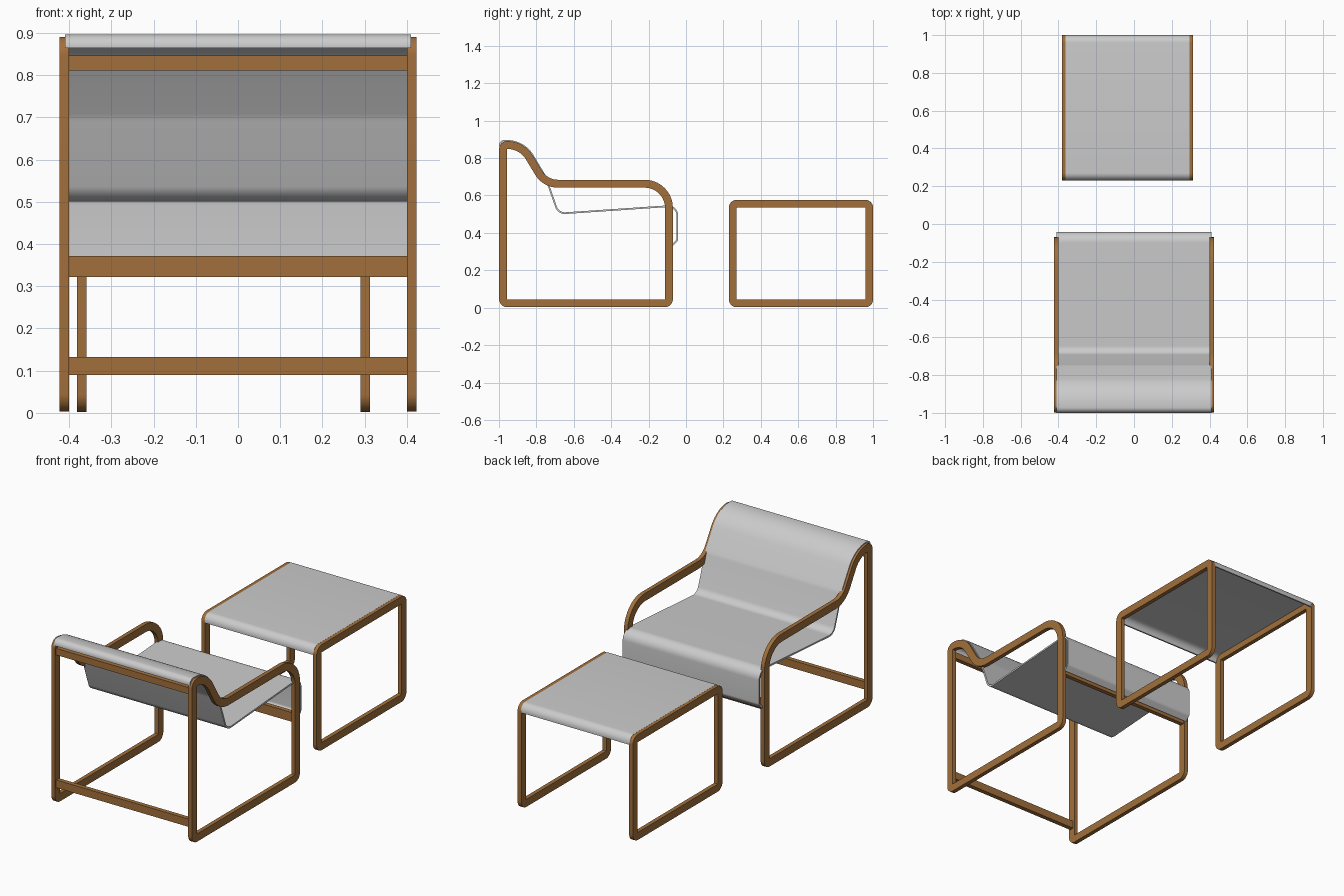
import bpy, bmesh, math
from mathutils import Vector

if "Cube" in bpy.data.objects:
    bpy.data.objects.remove(bpy.data.objects["Cube"])

wood = bpy.data.materials.new("wood")
wood.diffuse_color = (0.36, 0.16, 0.045, 1)
wood.use_nodes = True
wood.node_tree.nodes["Principled BSDF"].inputs["Base Color"].default_value = wood.diffuse_color


def fillet(points, closed, steps=10):
    """Round each (y, z, radius) corner of a polyline."""
    out, n = [], len(points)
    for i, (y, z, r) in enumerate(points):
        p = Vector((y, z))
        if r == 0 or (not closed and i in (0, n - 1)):
            out.append(p)
            continue
        a = (Vector(points[i - 1][:2]) - p).normalized()
        b = (Vector(points[(i + 1) % n][:2]) - p).normalized()
        half = a.angle(b) / 2
        centre = p + (a + b).normalized() * r / math.sin(half)
        u = p + a * r / math.tan(half) - centre
        v = p + b * r / math.tan(half) - centre
        sweep = u.angle(v)
        for k in range(steps + 1):
            t = k / steps
            out.append(centre + (u * math.sin((1 - t) * sweep) + v * math.sin(t * sweep)) / math.sin(sweep))
    return out


def ribbon(name, points, thick, x0, x1, closed=False, mat=None):
    """Thicken a side-view path and extrude it across x."""
    path = fillet(points, closed)
    n = len(path)
    bm = bmesh.new()
    rings = []
    for i, p in enumerate(path):
        prev = path[i - 1] if closed or i else p
        nxt = path[(i + 1) % n] if closed or i < n - 1 else p
        d1 = (p - prev).normalized() if prev != p else (nxt - p).normalized()
        d2 = (nxt - p).normalized() if nxt != p else d1
        d = (d1 + d2).normalized()
        off = Vector((-d.y, d.x)) * thick / 2 / max(d.dot(d1), 0.3)
        a, b = p + off, p - off
        rings.append([bm.verts.new((x, *q)) for x, q in ((x0, a), (x1, a), (x1, b), (x0, b))])
    for i in range(n if closed else n - 1):
        r, s = rings[i], rings[(i + 1) % n]
        for k in range(4):
            m = (k + 1) % 4
            bm.faces.new((r[k], r[m], s[m], s[k]))
    if not closed:
        bm.faces.new(rings[0])
        bm.faces.new(rings[-1])
    bmesh.ops.recalc_face_normals(bm, faces=bm.faces)
    me = bpy.data.meshes.new(name)
    bm.to_mesh(me)
    bm.free()
    ob = bpy.data.objects.new(name, me)
    bpy.context.collection.objects.link(ob)
    if mat:
        me.materials.append(mat)
    bpy.ops.object.select_all(action='DESELECT')
    ob.select_set(True)
    bpy.context.view_layer.objects.active = ob
    bpy.ops.object.shade_smooth_by_angle(angle=math.radians(35))
    return ob


# Chair side frames: one bent loop each side
chair_loop = [(-0.978, 0.024, 0.022), (-0.091, 0.024, 0.022), (-0.091, 0.663, 0.13),
              (-0.753, 0.663, 0.12), (-0.878, 0.87, 0.138), (-0.978, 0.87, 0.022)]
for side, x in (("left", -0.4225), ("right", 0.4)):
    ribbon(f"chair_frame_{side}", chair_loop, 0.042, x, x + 0.0225, True, wood)

# Cross bars between the chair frames
for name, y, z0, z1 in (("back_lower_bar", -0.978, 0.09, 0.132),
                        ("back_top_bar", -0.978, 0.811, 0.847),
                        ("front_bar", -0.091, 0.322, 0.372)):
    ribbon(name, [(y, z0, 0), (y, z1, 0)], 0.024, -0.402, 0.402, mat=wood)

# Sling seat: over the back, down to the seat, over the front edge
ribbon("chair_sling", [(-0.995, 0.864, 0), (-0.995, 0.892, 0.024), (-0.866, 0.892, 0.16),
                       (-0.752, 0.702, 0.1), (-0.682, 0.503, 0.05), (-0.046, 0.546, 0.05),
                       (-0.046, 0.362, 0.02), (-0.072, 0.336, 0)],
       0.009, -0.41, 0.41)

# Footstool side frames
stool_loop = [(0.25, 0.023, 0.022), (0.98, 0.023, 0.022), (0.98, 0.555, 0.022), (0.25, 0.555, 0.022)]
for side, x in (("left", -0.381), ("right", 0.29)):
    ribbon(f"stool_frame_{side}", stool_loop, 0.041, x, x + 0.0225, True, wood)

# Footstool sling top with turned-down ends
ribbon("stool_sling", [(0.234, 0.53, 0), (0.234, 0.572, 0.036), (0.996, 0.572, 0.036), (0.996, 0.53, 0)],
       0.008, -0.362, 0.293)
